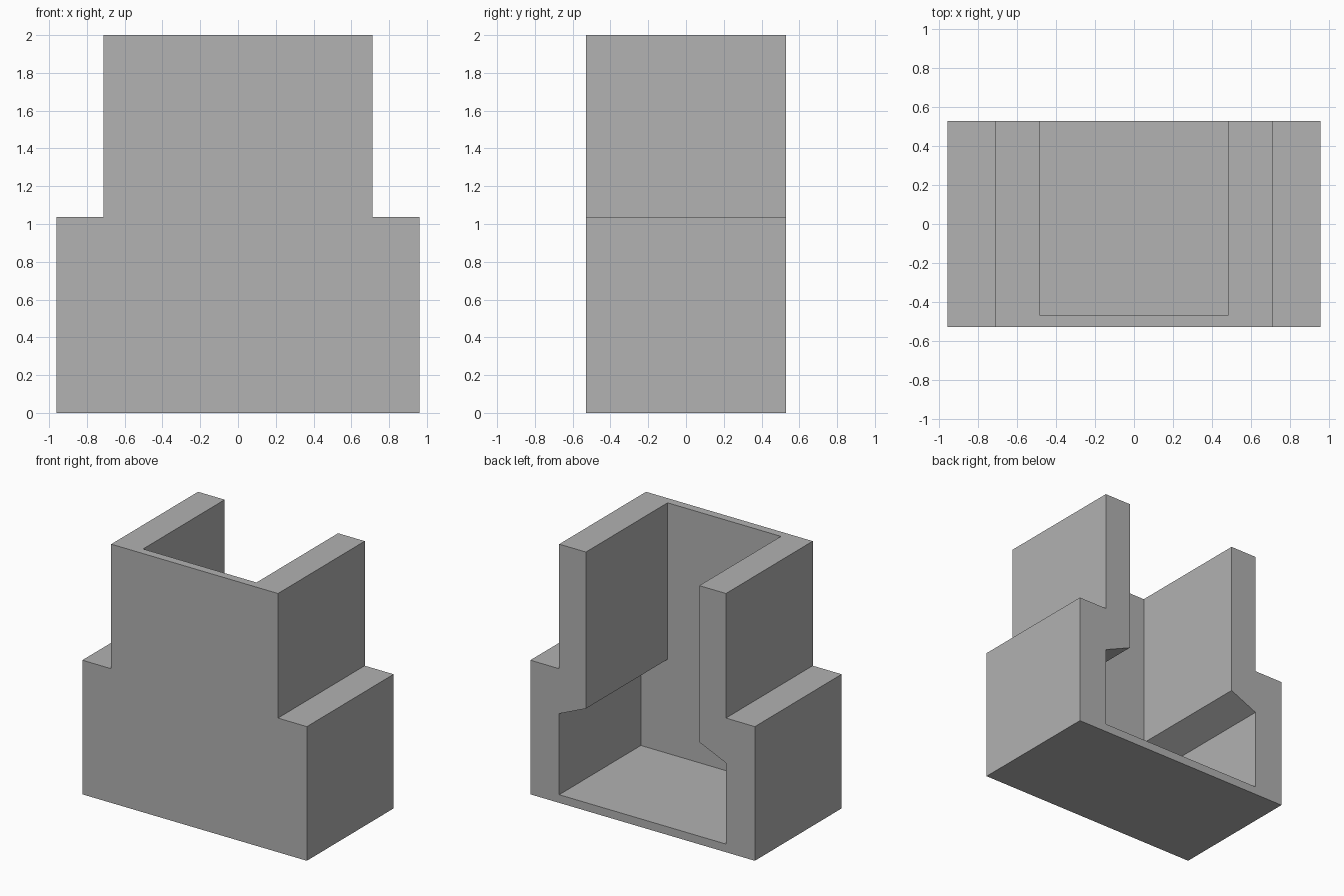
import bpy
import bmesh

cube = bpy.data.objects.get("Cube")
if cube:
    bpy.data.objects.remove(cube, do_unlink=True)

# Overall sizes
HALF_DEPTH = 0.53
WALL = 0.063
HALF_WIDTH, SHOULDER_Z = 0.96, 1.037
NECK, TOP = 0.713, 2.0
SLOT, SLOT_Z = 0.485, 0.79
CAVITY, CAVITY_Z = 0.713, 0.69

grey = bpy.data.materials.new("plain grey")
grey.use_nodes = True
colour = (0.445, 0.445, 0.445, 1)
grey.diffuse_color = colour
grey.node_tree.nodes["Principled BSDF"].inputs["Base Color"].default_value = colour


def extruded(name, half_profile, y_front, y_back):
    """Mirror a right-hand x/z profile and extrude it along y."""
    outline = half_profile + [(-x, z) for x, z in reversed(half_profile)]
    bm = bmesh.new()
    face = bm.faces.new([bm.verts.new((x, y_front, z)) for x, z in outline])
    side = bmesh.ops.extrude_face_region(bm, geom=[face])["geom"]
    moved = [v for v in side if isinstance(v, bmesh.types.BMVert)]
    bmesh.ops.translate(bm, verts=moved, vec=(0, y_back - y_front, 0))
    bmesh.ops.recalc_face_normals(bm, faces=bm.faces)
    mesh = bpy.data.meshes.new(name)
    bm.to_mesh(mesh)
    bm.free()
    mesh.materials.append(grey)
    obj = bpy.data.objects.new(name, mesh)
    bpy.context.collection.objects.link(obj)
    return obj


# Stepped outer block
housing = extruded("stepped_housing", [
    (HALF_WIDTH, 0), (HALF_WIDTH, SHOULDER_Z), (NECK, SHOULDER_Z), (NECK, TOP),
], -HALF_DEPTH, HALF_DEPTH)

# Keyhole cavity, open at the top and the back
cutter = extruded("cavity_cutter", [
    (CAVITY, WALL), (CAVITY, CAVITY_Z), (SLOT, SLOT_Z), (SLOT, TOP + 0.2),
], -HALF_DEPTH + WALL, HALF_DEPTH + 0.2)
cutter.hide_render = True

cut = housing.modifiers.new("cavity", 'BOOLEAN')
cut.operation = 'DIFFERENCE'
cut.solver = 'EXACT'
cut.object = cutter
bpy.context.view_layer.objects.active = housing
housing.select_set(True)
bpy.ops.object.modifier_apply(modifier=cut.name)
bpy.data.objects.remove(cutter, do_unlink=True)
